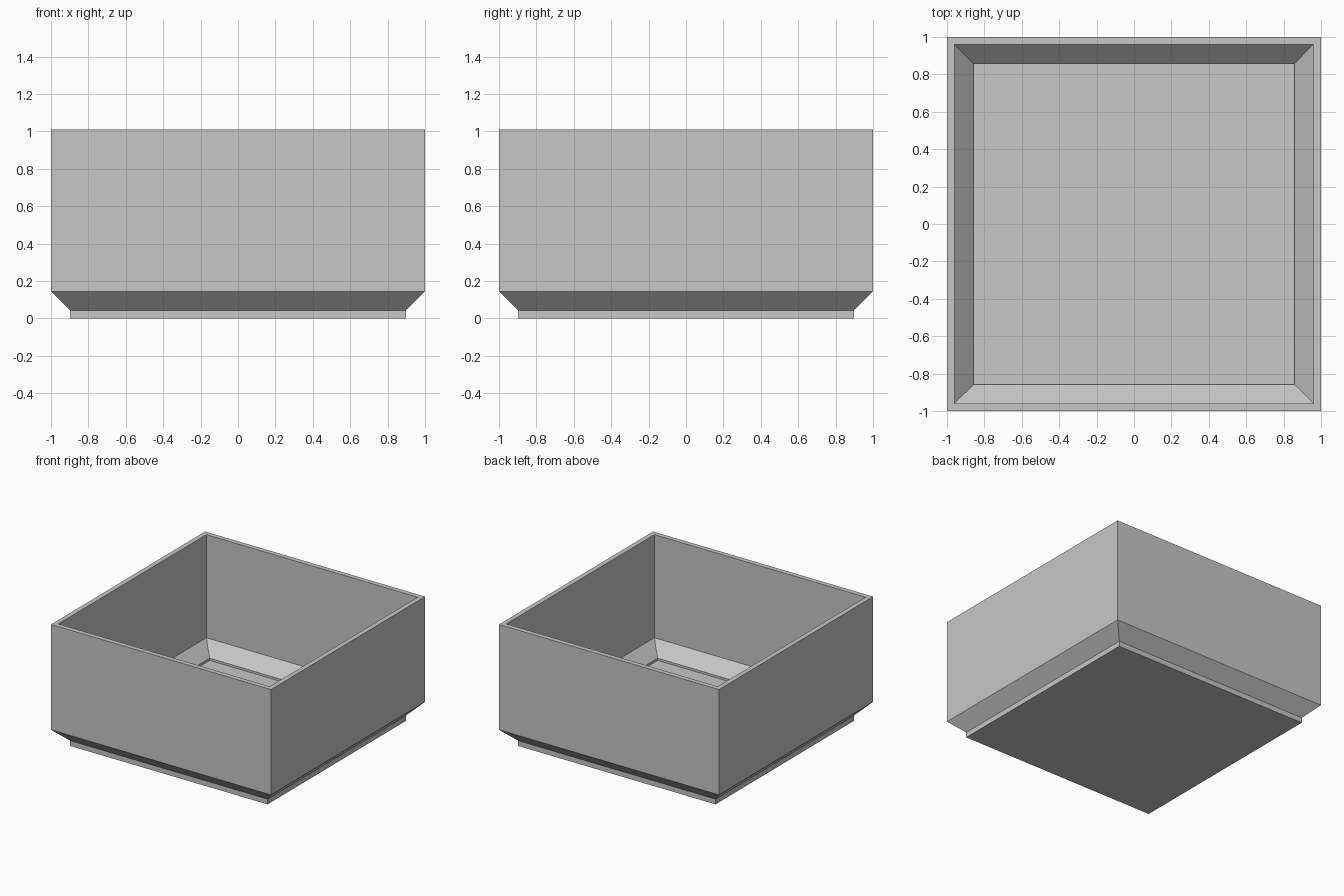
import bpy, bmesh

if "Cube" in bpy.data.objects:
    bpy.data.objects.remove(bpy.data.objects["Cube"])

# Flat grey material
grey = bpy.data.materials.new("light_grey")
grey.diffuse_color = (0.57, 0.57, 0.57, 1)
grey.use_nodes = True
grey.node_tree.nodes["Principled BSDF"].inputs["Base Color"].default_value = grey.diffuse_color

# Half-width and height, from the base, up the outside, over the rim, down to the floor
profile = [
    (0.897, 0.0), (0.897, 0.043), (1.0, 0.145), (1.0, 1.01),   # foot, sloped skirt, wall
    (0.96, 1.01), (0.96, 0.163), (0.858, 0.061), (0.858, 0.043),  # rim, inner wall, slope, lip
]


def square_shell(name, profile, material):
    """Sweep a profile around a square and cap both ends."""
    bm = bmesh.new()
    rings = [[bm.verts.new((sx * r, sy * r, z))
              for sx, sy in ((-1, -1), (1, -1), (1, 1), (-1, 1))]
             for r, z in profile]
    for low, high in zip(rings, rings[1:]):
        for i in range(4):
            j = (i + 1) % 4
            bm.faces.new((low[i], low[j], high[j], high[i]))
    bm.faces.new(rings[0][::-1])   # underside
    bm.faces.new(rings[-1])        # inner floor
    bmesh.ops.recalc_face_normals(bm, faces=bm.faces[:])
    mesh = bpy.data.meshes.new(name)
    bm.to_mesh(mesh)
    bm.free()
    mesh.materials.append(material)
    obj = bpy.data.objects.new(name, mesh)
    bpy.context.collection.objects.link(obj)
    return obj


# Open square box with a stepped foot
square_shell("open_box", profile, grey)
